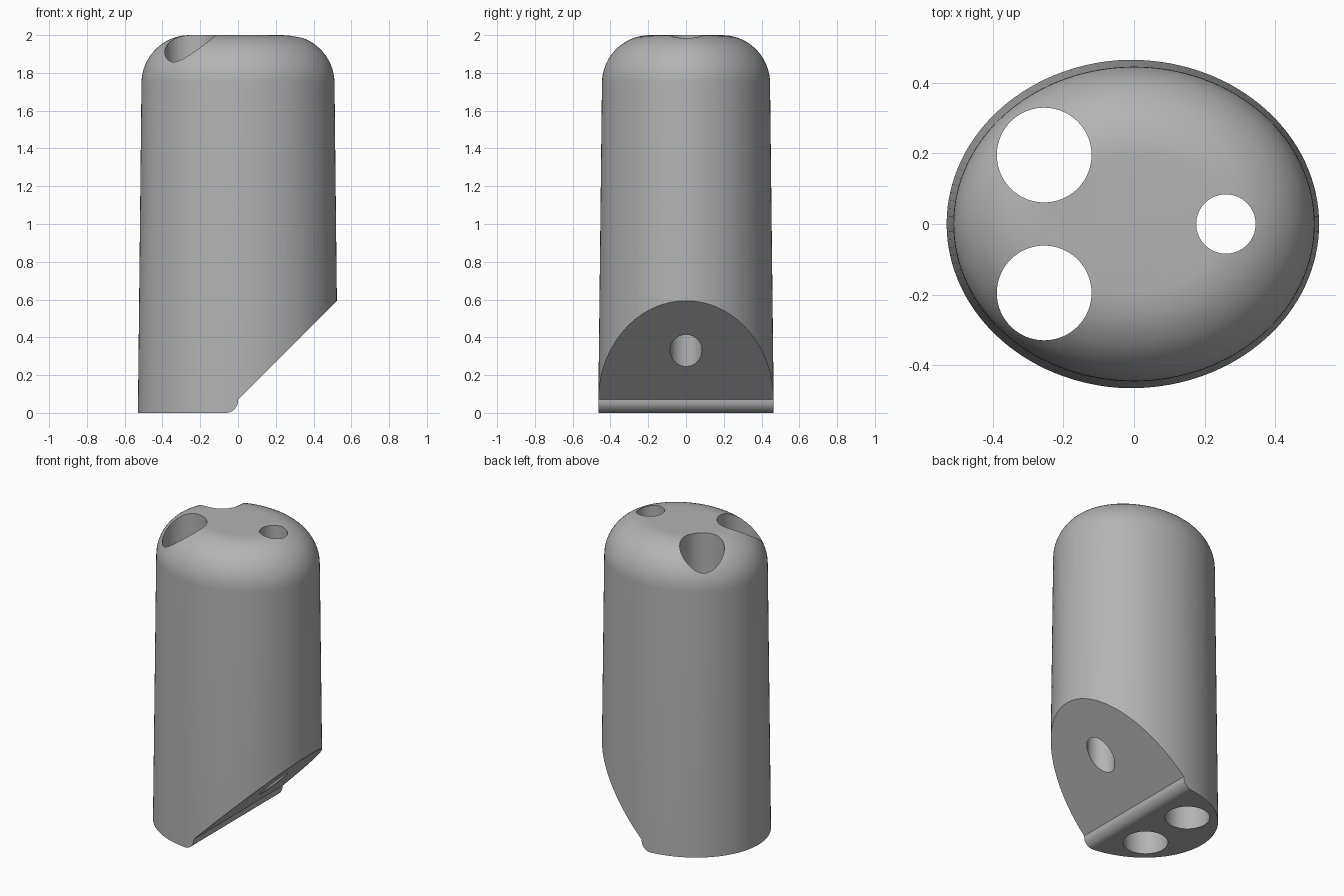
import bpy, bmesh
from math import sin, cos, pi, hypot, radians

cube = bpy.data.objects.get("Cube")
if cube:
    bpy.data.objects.remove(cube, do_unlink=True)

grey = bpy.data.materials.new("plain grey")
grey.use_nodes = True
colour = (0.45, 0.45, 0.45, 1)
grey.diffuse_color = colour
grey.node_tree.nodes["Principled BSDF"].inputs["Base Color"].default_value = colour

SEGMENTS = 128
FILLET = 0.255
TOP = 2.0


def oval(a, b, inset, z):
    """Ring of points on an ellipse, moved inward along its normals."""
    ring = []
    for i in range(SEGMENTS):
        t = 2 * pi * i / SEGMENTS
        nx, ny = b * cos(t), a * sin(t)
        n = hypot(nx, ny)
        ring.append((a * cos(t) - inset * nx / n, b * sin(t) - inset * ny / n, z))
    return ring


def loft(name, rings):
    """Closed solid skinned through rings of equal length."""
    bm = bmesh.new()
    loops = [[bm.verts.new(p) for p in ring] for ring in rings]
    count = len(loops[0])
    for low, high in zip(loops, loops[1:]):
        for i in range(count):
            j = (i + 1) % count
            bm.faces.new((low[i], low[j], high[j], high[i]))
    bm.faces.new(loops[0][::-1])
    bm.faces.new(loops[-1])
    bmesh.ops.recalc_face_normals(bm, faces=bm.faces)
    mesh = bpy.data.meshes.new(name)
    bm.to_mesh(mesh)
    bm.free()
    mesh.materials.append(grey)
    obj = bpy.data.objects.new(name, mesh)
    bpy.context.collection.objects.link(obj)
    return obj


# Tapered oval body with a rounded top
shoulder = TOP - FILLET
rings = [oval(0.53, 0.465, 0, 0)]
for k in range(17):
    a = pi / 2 * k / 16
    rings.append(oval(0.511, 0.445, FILLET * (1 - cos(a)), shoulder + FILLET * sin(a)))
body = loft("body", rings)

# Slanted cut with a rounded lip beside the foot
lip = 0.065
profile = [(-lip + lip * sin(pi / 2 * k / 10), lip - lip * cos(pi / 2 * k / 10)) for k in range(11)]
profile += [(0, 0.07), (0.7, 0.77), (0.7, -0.1), (-lip, -0.1)]
cutters = [loft("slant_cutter", [[(x, y, z) for x, z in profile] for y in (-0.6, 0.6)])]

# Vertical through holes: a large pair and one small
for name, x, y, r in (("large_hole_left", -0.254, 0.195, 0.134),
                      ("large_hole_right", -0.254, -0.195, 0.134),
                      ("small_hole", 0.26, 0, 0.084)):
    circle = [(x + r * cos(2 * pi * i / 64), y + r * sin(2 * pi * i / 64)) for i in range(64)]
    cutters.append(loft(name + "_cutter", [[(px, py, z) for px, py in circle] for z in (-0.2, 2.2)]))

# Carve the body, then discard the cutters
bpy.ops.object.select_all(action='DESELECT')
bpy.context.view_layer.objects.active = body
body.select_set(True)
for cutter in cutters:
    cutter.hide_render = True
    mod = body.modifiers.new(cutter.name, 'BOOLEAN')
    mod.operation = 'DIFFERENCE'
    mod.solver = 'EXACT'
    mod.object = cutter
    bpy.ops.object.modifier_apply(modifier=mod.name)
    bpy.data.objects.remove(cutter, do_unlink=True)

bpy.ops.object.shade_smooth_by_angle(angle=radians(25))
